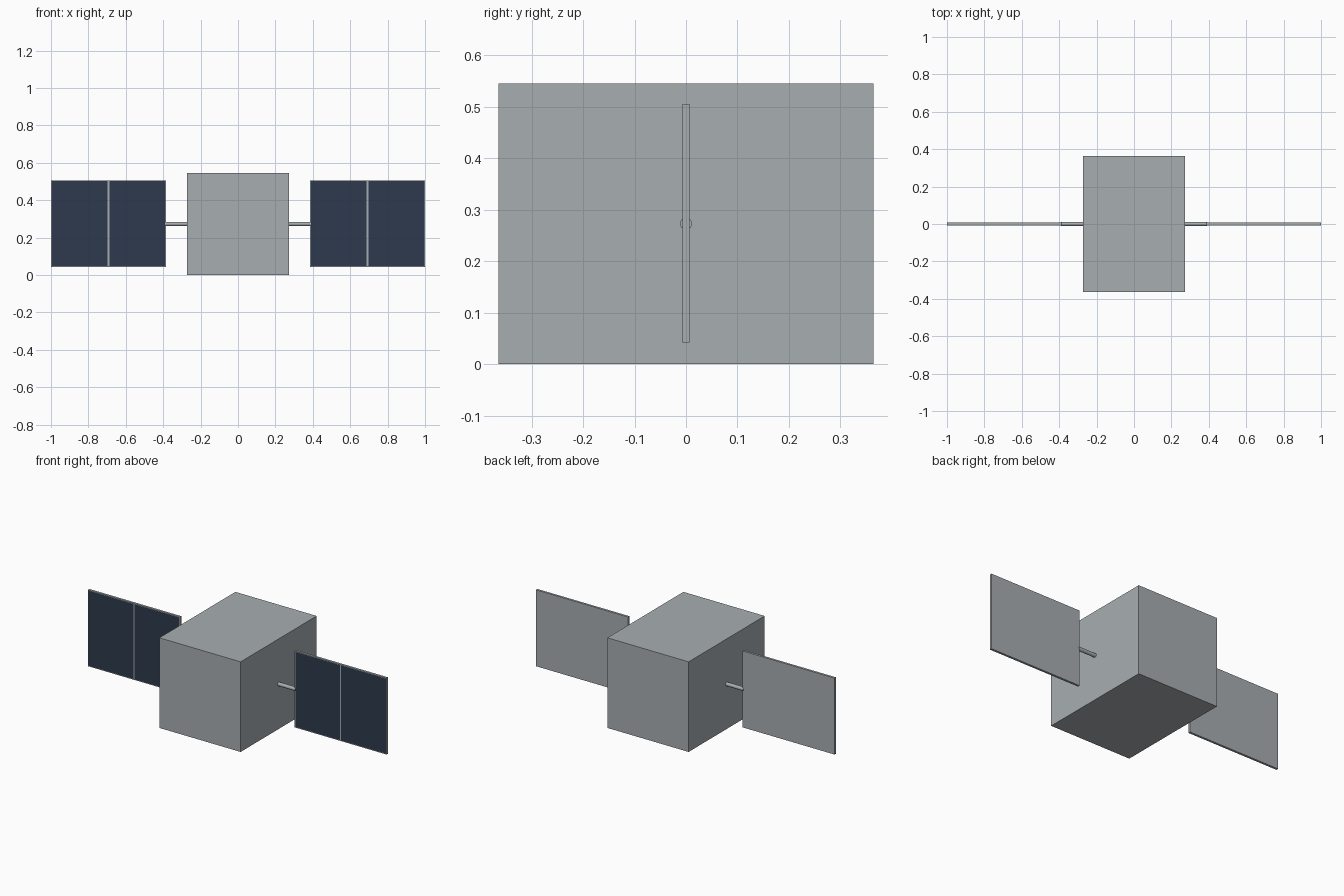
import bpy
import bmesh
from mathutils import Matrix, Vector

if "Cube" in bpy.data.objects:
    bpy.data.objects.remove(bpy.data.objects["Cube"], do_unlink=True)


def make_material(name, color):
    mat = bpy.data.materials.new(name)
    mat.use_nodes = True
    mat.diffuse_color = color
    mat.node_tree.nodes["Principled BSDF"].inputs["Base Color"].default_value = color
    return mat


METAL = make_material("grey metal", (0.39, 0.42, 0.44, 1))
CELL = make_material("dark blue cell", (0.026, 0.042, 0.075, 1))
MID_Z = 0.273


def add_object(name, bm, *materials):
    mesh = bpy.data.meshes.new(name)
    bm.to_mesh(mesh)
    bm.free()
    for mat in materials:
        mesh.materials.append(mat)
    obj = bpy.data.objects.new(name, mesh)
    bpy.context.collection.objects.link(obj)
    return obj


def box(center, size):
    bm = bmesh.new()
    matrix = Matrix.Translation(center) @ Matrix.Diagonal((*size, 1))
    bmesh.ops.create_cube(bm, size=1, matrix=matrix)
    return bm


# Main body
add_object("body", box((0, 0, MID_Z), (0.545, 0.728, 0.546)), METAL)

for side, sign in (("left", 1), ("right", -1)):
    # Round arm between body and panel
    bm = bmesh.new()
    turn = Matrix.Rotation(1.5707963, 4, "Y")
    bmesh.ops.create_cone(bm, cap_ends=True, segments=16, radius1=0.0115,
                          radius2=0.0115, depth=0.125,
                          matrix=Matrix.Translation((sign * 0.328, 0, MID_Z)) @ turn)
    for face in bm.faces:
        face.smooth = len(face.verts) == 4
    for edge in bm.edges:
        edge.smooth = all(f.smooth for f in edge.link_faces)
    add_object(side + "_arm", bm, METAL)

    # Framed panel with two cells inset in its front
    center = Vector((sign * 0.6925, 0, MID_Z + 0.001))
    bm = box(center, (0.615, 0.0136, 0.463))
    bmesh.ops.bisect_plane(bm, geom=bm.verts[:] + bm.edges[:] + bm.faces[:],
                           plane_co=center, plane_no=(1, 0, 0))
    bm.normal_update()
    cells = [f for f in bm.faces if f.normal.y < -0.9]
    bmesh.ops.inset_individual(bm, faces=cells, thickness=0.006)
    for face in cells:
        face.material_index = 1
    add_object(side + "_solar_panel", bm, METAL, CELL)
